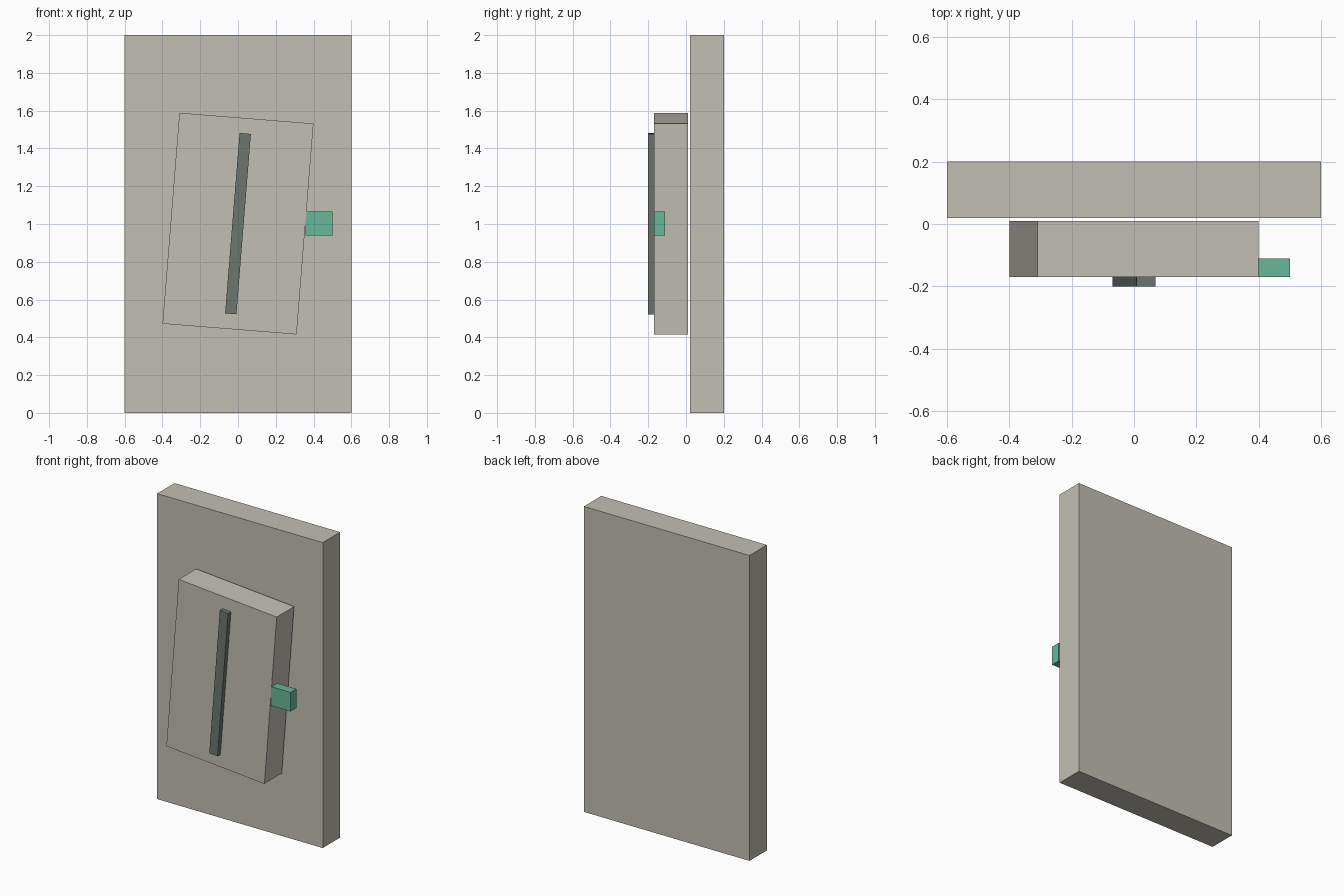
import bpy
from mathutils import Matrix, Vector

cube = bpy.data.objects.get("Cube")
if cube:
    bpy.data.objects.remove(cube, do_unlink=True)


def linear(c):
    c /= 255
    return c / 12.92 if c <= 0.04045 else ((c + 0.055) / 1.055) ** 2.4


def material(name, *rgb):
    mat = bpy.data.materials.new(name)
    color = [linear(c) for c in rgb] + [1]
    mat.use_nodes = True
    mat.diffuse_color = color
    mat.node_tree.nodes["Principled BSDF"].inputs["Base Color"].default_value = color
    return mat


def box(name, low, high, *mats, tilt=0.0):
    """Box between two corners, tilted about the y axis through its centre."""
    low, high = Vector(low), Vector(high)
    bpy.ops.mesh.primitive_cube_add(size=1)
    obj = bpy.context.object
    obj.name = name
    obj.data.transform(Matrix.Translation((low + high) / 2)
                       @ Matrix.Rotation(tilt, 4, 'Y')
                       @ Matrix.Diagonal((*(high - low), 1)))
    for mat in mats:
        obj.data.materials.append(mat)
    return obj


stone = material("warm grey", 194, 191, 179)
pale = material("pale rosy grey", 197, 192, 185)
slate = material("slate grey", 109, 118, 111)
green = material("sea green", 102, 184, 154)
TILT = 0.08

# Upright back slab
box("back_slab", (-0.6, 0.02, 0), (0.6, 0.2, 2), stone)

# Tilted panel, with its front face in the slab colour
panel = box("tilted_panel", (-0.356, -0.17, 0.442), (0.356, 0.01, 1.562),
            pale, stone, tilt=TILT)
for face in panel.data.polygons:
    face.material_index = int(face.normal.y < -0.9)

# Raised strip on the panel and the side tab
box("raised_strip", (-0.03, -0.2, 0.523), (0.03, -0.17, 1.481), slate, tilt=TILT)
box("side_tab", (0.357, -0.17, 0.94), (0.5, -0.11, 1.065), green)
